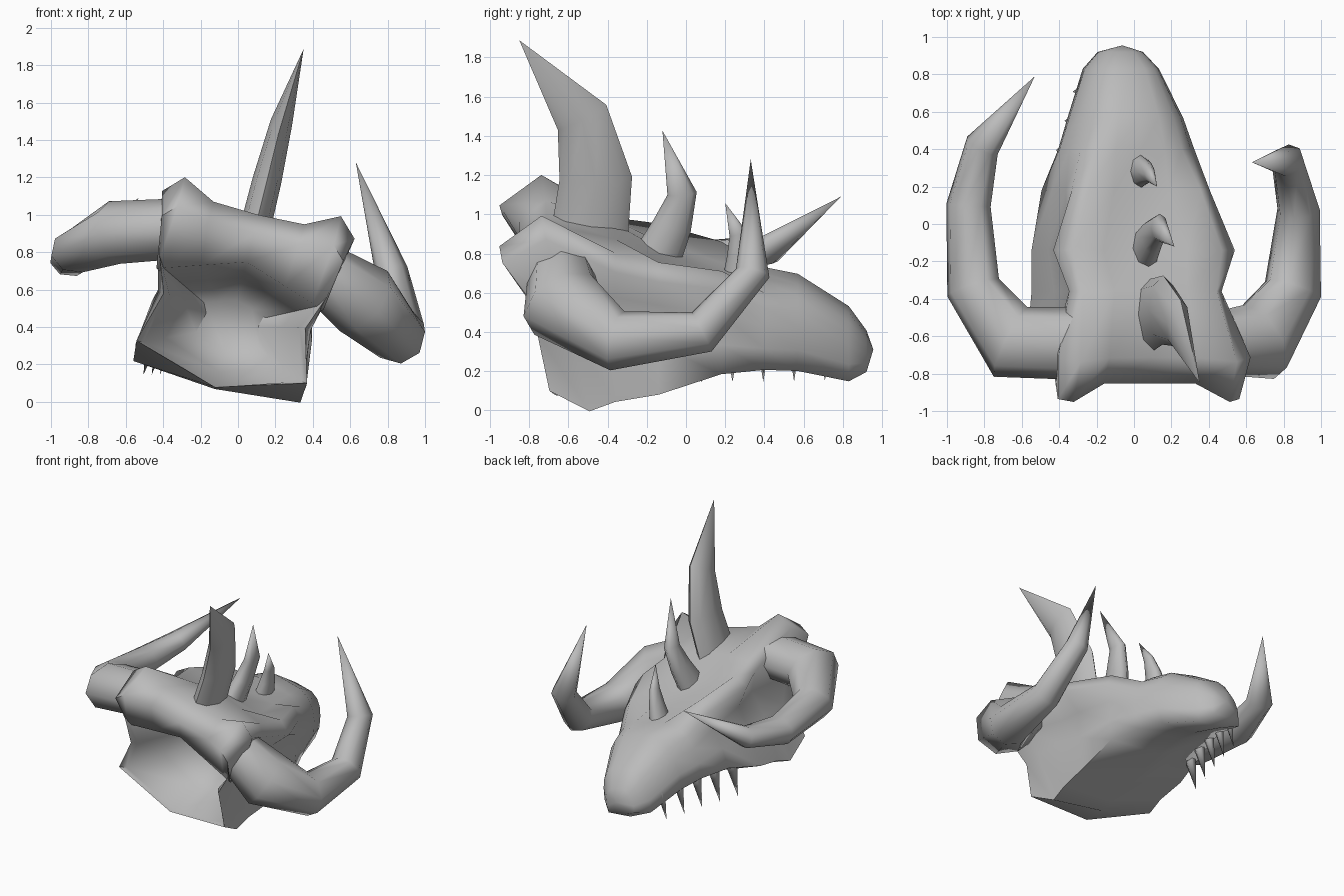
import bpy, bmesh, math
from mathutils import Vector, Matrix

default_cube = bpy.data.objects.get("Cube")
if default_cube:
    bpy.data.objects.remove(default_cube, do_unlink=True)

bone = bpy.data.materials.new("bone grey")
bone.use_nodes = True
bone_colour = (0.5, 0.5, 0.5, 1)
bone.diffuse_color = bone_colour
bone.node_tree.nodes["Principled BSDF"].inputs["Base Color"].default_value = bone_colour

# The whole head rolls to one side around its length
ROLL = Matrix.Translation((-0.14, 0, 0)) @ Matrix.Rotation(math.radians(14), 4, 'Y')


def loft(name, rings, matrix=Matrix(), angle=75):
    """Skin a list of equal rings; a one-point ring closes to a tip."""
    bm = bmesh.new()
    loops = [[bm.verts.new(p) for p in ring] for ring in rings]
    for a, b in zip(loops, loops[1:]):
        count = len(a)
        for i in range(count):
            j = (i + 1) % count
            if len(b) == 1:
                bm.faces.new((a[i], a[j], b[0]))
            else:
                bm.faces.new((a[i], a[j], b[j], b[i]))
    start = bm.faces.new(loops[0])
    bmesh.ops.triangulate(bm, faces=[start])
    bmesh.ops.recalc_face_normals(bm, faces=bm.faces)
    bm.transform(matrix)
    mesh = bpy.data.meshes.new(name)
    bm.to_mesh(mesh)
    bm.free()
    mesh.materials.append(bone)
    obj = bpy.data.objects.new(name, mesh)
    bpy.context.collection.objects.link(obj)
    bpy.ops.object.select_all(action='DESELECT')
    obj.select_set(True)
    bpy.context.view_layer.objects.active = obj
    bpy.ops.object.shade_smooth_by_angle(angle=math.radians(angle))


def tapered_tube(name, path, radii, sides=8, squash=1.0, matrix=Matrix()):
    """Sweep a shrinking ellipse along a path and end it in a point."""
    points = [Vector(p) for p in path]
    rings = []
    across = None
    previous = None
    for i, radius in enumerate(radii):
        tangent = (points[i + 1] - points[max(i - 1, 0)]).normalized()
        if across is None:
            hint = Vector((1, 0, 0)) if abs(tangent.x) < 0.6 else Vector((0, 1, 0))
            across = (hint - tangent * hint.dot(tangent)).normalized()
        else:
            across = previous.rotation_difference(tangent) @ across
        previous = tangent
        other = tangent.cross(across)
        ring = []
        for k in range(sides):
            t = math.tau * k / sides
            ring.append(points[i] + across * math.cos(t) * radius * squash
                        + other * math.sin(t) * radius)
        rings.append(ring)
    rings.append([points[-1]])
    loft(name, rings, matrix)


def mirrored_ring(half, y, lean=0.0):
    """Half outline from crown to keel, mirrored; lean moves the top back."""
    outline = half + [(-u, w) for u, w in reversed(half[1:-1])]
    return [Vector((u, y - lean * (w - 0.1), w)) for u, w in outline]


def shrink(outline, scale):
    """Scale a half outline towards the middle of the neck."""
    return [(u * scale, .42 + (w - .42) * scale) for u, w in outline]


# Skull: outlines run crown, temple, brow, brow edge, socket, cheek, jaw, keel
crest_back = [(0, .93), (.25, .93), (.43, .97), (.5, .9),
              (.46, .69), (.39, .5), (.47, .22), (0, .08)]
crest_top = [(0, 1.03), (.25, 1.04), (.43, 1.13), (.53, 1.03),
             (.47, .7), (.42, .5), (.46, .11), (0, .07)]
temple = [(0, .98), (.2, .95), (.37, .92), (.42, .83),
          (.35, .68), (.42, .5), (.46, .16), (0, .1)]
brow = [(0, .85), (.23, .83), (.41, .88), (.5, .8),
        (.39, .65), (.44, .45), (.47, .2), (0, .15)]
brow_end = [(0, .74), (.15, .74), (.31, .81), (.38, .73),
            (.38, .6), (.42, .45), (.44, .3), (0, .24)]

# Neck hollow: an arched rim under the crest sinks forward to a rounded pit
rim = [(u * .92, min(w, .77 - abs(u) * .3)) for u, w in crest_back]
back_ring = mirrored_ring(crest_back, -.67, .22)
for point in back_ring:
    if point.z > .85 and abs(point.x) > .4:
        point.y -= .09  # crest corners reach further back
rings = [mirrored_ring(shrink(rim, .4), -.2),
         mirrored_ring(shrink(rim, .75), -.36),
         mirrored_ring(rim, -.63, .22),
         back_ring,
         mirrored_ring(crest_top, -.49, .24),
         mirrored_ring(temple, -.36),
         mirrored_ring(brow, -.14),
         mirrored_ring(brow_end, .18)]

# Snout: one outline scaled to a half width, top and bottom at each station
snout = [(0, 1), (.36, 1), (.65, .9), (.82, .75),
         (.93, .55), (1, .28), (.94, 0), (0, -.1)]
for y, width, top, bottom in ((.4, .37, .72, .3), (.57, .31, .69, .28),
                              (.83, .2, .53, .2), (.92, .12, .41, .23)):
    half = [(u * width, bottom + h * (top - bottom)) for u, h in snout]
    rings.append(mirrored_ring(half, y))
rings.append([Vector((0, .955, .32))])
loft("skull", rings, ROLL, 85)

# Side horns sweep out and forward, each with its own curl
tapered_tube("left_horn",
             [(.4, -.64, .73), (.67, -.63, .54), (.85, -.35, .355),
              (.88, .08, .4), (.82, .34, .7), (.63, .33, 1.28)],
             [.15, .205, .15, .11, .085], squash=1.08)
tapered_tube("right_horn",
             [(-.25, -.64, .93), (-.66, -.63, .905), (-.86, -.34, .81),
              (-.885, .1, .77), (-.81, .42, .82), (-.53, .79, 1.09)],
             [.16, .17, .122, .1, .078], squash=1.22)

# Flattened spikes along the crown, largest at the back
spikes = {
    "rear_spike": ([(0, -.5, .85), (0, -.46, 1.22), (0, -.53, 1.54), (.02, -.85, 1.95)],
                   [.2, .185, .14], .42),
    "middle_spike": ([(0, -.17, .75), (0, -.07, .97), (0, -.02, 1.14), (0, -.12, 1.47)],
                     [.13, .1, .075], .6),
    "front_spike": ([(0, .28, .66), (0, .28, .82), (0, .265, .93), (0, .2, 1.09)],
                    [.1, .07, .045], .65),
}
for name, (path, radii, squash) in spikes.items():
    tapered_tube(name, path, radii, 8, squash, ROLL)

# Teeth hang from the right edge of the jaw, smaller towards the nose
for i in range(5):
    y = .08 + i * .157
    edge = -.39 + i * .043
    tapered_tube(f"right_tooth_{i + 1}",
                 [(edge, y, .31), (edge, y, .05 + i * .0125)],
                 [.048 - i * .004], 5, matrix=ROLL)
